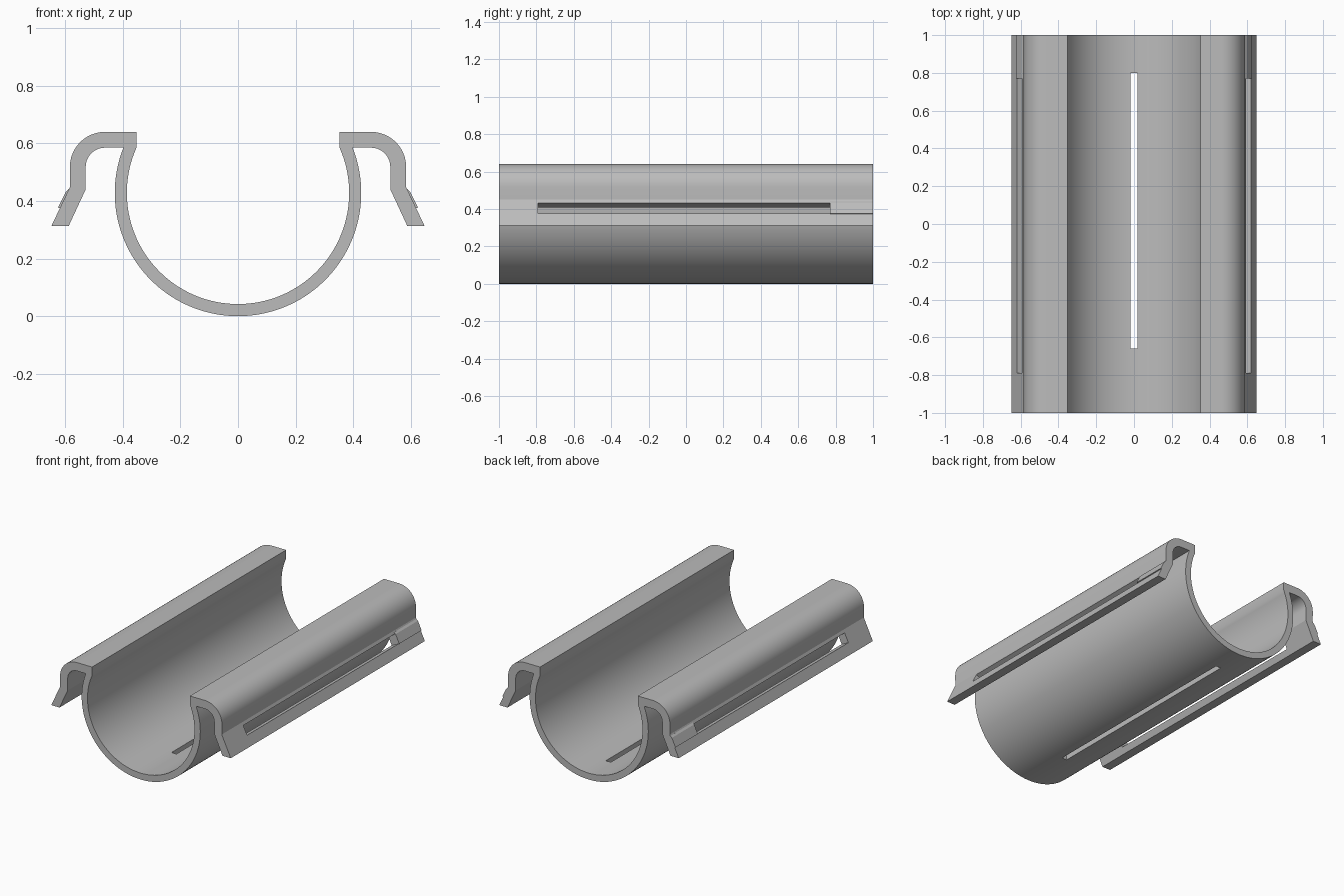
import bpy
import bmesh
from math import sin, cos, asin, pi
from mathutils import Vector

cube = bpy.data.objects.get("Cube")
if cube:
    bpy.data.objects.remove(cube, do_unlink=True)

grey = bpy.data.materials.new("plain grey")
grey.use_nodes = True
colour = (0.5, 0.5, 0.5, 1)
grey.diffuse_color = colour
grey.node_tree.nodes["Principled BSDF"].inputs["Base Color"].default_value = colour


def arc(cx, cz, r, start, end, n):
    return [(cx + r * cos(start + (end - start) * i / n),
             cz + r * sin(start + (end - start) * i / n)) for i in range(n + 1)]


def extrude(name, profile, y0, y1):
    """Prism of an x-z profile running along y."""
    bm = bmesh.new()
    face = bm.faces.new([bm.verts.new((x, y0, z)) for x, z in profile])
    moved = bmesh.ops.extrude_face_region(bm, geom=[face])["geom"]
    bmesh.ops.translate(bm, vec=(0, y1 - y0, 0),
                        verts=[v for v in moved if isinstance(v, bmesh.types.BMVert)])
    bmesh.ops.recalc_face_normals(bm, faces=bm.faces)
    mesh = bpy.data.meshes.new(name)
    bm.to_mesh(mesh)
    bm.free()
    mesh.materials.append(grey)
    obj = bpy.data.objects.new(name, mesh)
    bpy.context.collection.objects.link(obj)
    return obj


def mirror(profile):
    return [(-x, z) for x, z in reversed(profile)]


# Cross-section: open tube with a hooked rim on each side
R_OUT, R_IN, CZ = 0.428, 0.386, 0.428
TOP, UNDER = 0.64, 0.585
HX, HZ = 0.462, 0.518
a_out = asin((UNDER - CZ) / R_OUT)
a_in = asin((UNDER - CZ) / R_IN)
x_lip = R_IN * cos(a_in)

outer_half = arc(0, CZ, R_OUT, -pi / 2, a_out, 40)
hook = (arc(HX, HZ, UNDER - HZ, pi / 2, 0, 10)
        + [(0.529, 0.44), (0.588, 0.313), (0.648, 0.313), (0.583, 0.45)]
        + arc(HX, HZ, TOP - HZ, 0, pi / 2, 12) + [(x_lip, TOP)])
inner_half = arc(0, CZ, R_IN, a_in, -pi / 2, 40)
right_half = outer_half + hook + inner_half
profile = right_half + mirror(right_half)[1:-1]
body = extrude("hooked_trough", profile, -1, 1)

# Slot cutters: one along the bottom, one square through each slanted flange
slope = Vector((0.065, -0.137)).normalized()
normal = Vector((-slope.y, slope.x))
hi, lo = Vector((0.592, 0.432)), Vector((0.619, 0.375))
side = [tuple(p) for p in (hi + normal * 0.04, hi - normal * 0.075,
                           lo - normal * 0.075, lo + normal * 0.04)]
bottom = [(-0.018, -0.05), (0.018, -0.05), (0.018, 0.1), (-0.018, 0.1)]
cutters = [extrude("bottom_slot_cutter", bottom, -0.66, 0.80),
           extrude("left_slot_cutter", side, -0.79, 0.77),
           extrude("right_slot_cutter", mirror(side), -0.79, 0.77)]

bpy.context.view_layer.objects.active = body
for cutter in cutters:
    mod = body.modifiers.new("slot", 'BOOLEAN')
    mod.operation = 'DIFFERENCE'
    mod.solver = 'EXACT'
    mod.object = cutter
    bpy.ops.object.modifier_apply(modifier=mod.name)
for cutter in cutters:
    bpy.data.objects.remove(cutter, do_unlink=True)

bpy.ops.object.select_all(action='DESELECT')
body.select_set(True)
bpy.ops.object.shade_smooth_by_angle(angle=0.4)

# Thin stop ledges on the flanges behind the side slots
ledge = [(0.575, 0.435), (0.587, 0.442), (0.598, 0.432), (0.625, 0.377), (0.605, 0.37)]
extrude("left_stop_ledge", ledge, 0.77, 1)
extrude("right_stop_ledge", mirror(ledge), 0.77, 1)
